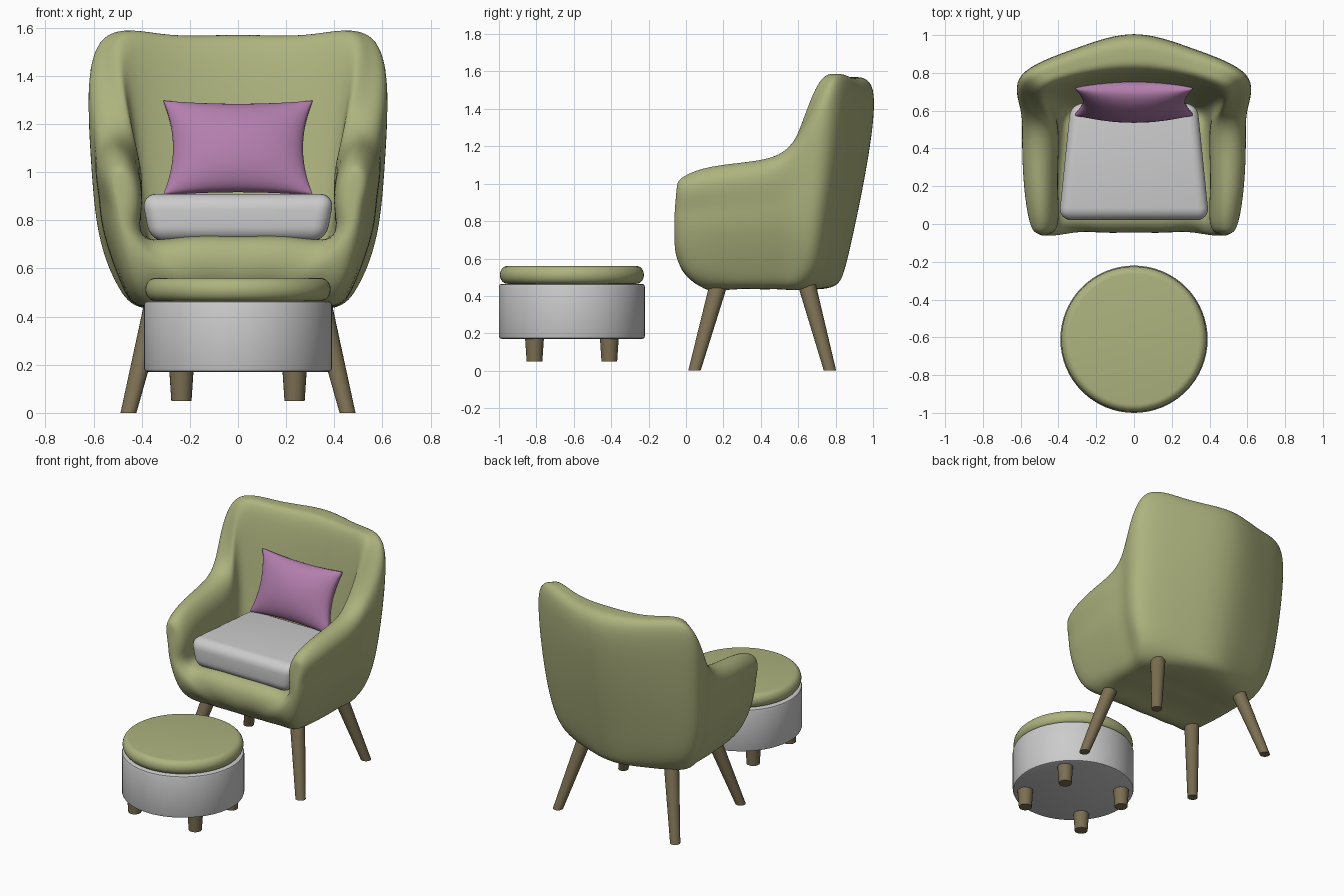
import bpy, bmesh, math
from mathutils import Vector, Matrix

if "Cube" in bpy.data.objects:
    bpy.data.objects.remove(bpy.data.objects["Cube"])


def material(name, rgb):
    m = bpy.data.materials.new(name)
    m.diffuse_color = (*rgb, 1)
    m.use_nodes = True
    m.node_tree.nodes["Principled BSDF"].inputs["Base Color"].default_value = m.diffuse_color
    return m


GREEN = material("green fabric", (0.42, 0.45, 0.21))
WOOD = material("wood", (0.20, 0.16, 0.085))
PURPLE = material("purple fabric", (0.45, 0.21, 0.42))


def finish(name, bm, mat=None, angle=40):
    bmesh.ops.recalc_face_normals(bm, faces=bm.faces)
    me = bpy.data.meshes.new(name)
    bm.to_mesh(me)
    bm.free()
    me.shade_smooth()
    me.set_sharp_from_angle(angle=math.radians(angle))
    if mat:
        me.materials.append(mat)
    ob = bpy.data.objects.new(name, me)
    bpy.context.collection.objects.link(ob)
    return ob


def lathe(name, profile, centre, mat=None, segs=64):
    bm = bmesh.new()
    rings = []
    for r, z in profile:
        rings.append([bm.verts.new((centre[0] + r * math.cos(2 * math.pi * i / segs),
                                    centre[1] + r * math.sin(2 * math.pi * i / segs), z))
                      for i in range(segs)])
    for a, b in zip(rings, rings[1:]):
        for i in range(segs):
            j = (i + 1) % segs
            bm.faces.new((a[i], a[j], b[j], b[i]))
    bm.faces.new(rings[0])
    bm.faces.new(rings[-1])
    return finish(name, bm, mat)


def leg(name, foot, top, r_foot, r_top):
    bm = bmesh.new()
    foot, top = Vector(foot), Vector(top)
    h = top.z - foot.z
    bmesh.ops.create_cone(bm, cap_ends=True, segments=24, radius1=r_foot, radius2=r_top, depth=h)
    for v in bm.verts:
        base = foot if v.co.z < 0 else top
        v.co = Vector((v.co.x, v.co.y, 0)) + base
    return finish(name, bm, WOOD)


def fit_cage(bm, rounds=6):
    # move cage so the subdivided surface passes through the given points
    target = {v: v.co.copy() for v in bm.verts}
    for _ in range(rounds):
        cen = {f: f.calc_center_median() for f in bm.faces}
        new = {}
        for v in bm.verts:
            n, zero = len(v.link_edges), Vector()
            sf = sum((cen[f] for f in v.link_faces), zero)
            others = [(e, e.other_vert(v).co) for e in v.link_edges]
            sm = sum(((v.co + o) / 2 for _, o in others), zero)
            se = sum(((v.co + o + sum((cen[f] for f in e.link_faces), zero)) / 4
                      for e, o in others), zero)
            vp = (sf / n + 2 * sm / n + (n - 3) * v.co) / n
            limit = (n * n * vp + 4 * se + sf) / (n * (n + 5))
            new[v] = v.co + target[v] - limit
        for v, co in new.items():
            v.co = co


# Shell: wall stations from arm front round to the middle of the back
# outer x,y | crest x,y,z | inner top x,y | inner floor x,y
STATIONS = [
    (.55, -.01, .49, .03, 1.06, .43, -.01, .38, .0),
    (.585, .2, .50, .2, 1.10, .42, .2, .39, .2),
    (.595, .45, .51, .45, 1.14, .42, .45, .38, .42),
    (.60, .62, .535, .61, 1.28, .45, .58, .37, .54),
    (.59, .79, .53, .75, 1.555, .47, .69, .34, .62),
    (.31, .925, .30, .84, 1.57, .28, .77, .2, .65),
    (0, 1.0, 0, .89, 1.57, 0, .80, 0, .67),
]
# height, scale of x, of y behind the middle, of y in front
TAPER = [(.44, .66, .62, .65), (.53, .81, .76, .93), (.74, .935, .84, 1),
         (.95, .985, .92, 1), (1.35, 1, 1, 1), (2, 1, 1, 1)]
FLOOR = .72


def outer(px, py, z):
    for a, b in zip(TAPER, TAPER[1:]):
        if z <= b[0]:
            t = (z - a[0]) / (b[0] - a[0])
            sx, sb, sf = (a[k] + t * (b[k] - a[k]) for k in (1, 2, 3))
            break
    return (px * sx, .35 + (py - .35) * (sb if py > .35 else sf), z)


def ring(px, py, tx, ty, h, qx, qy, fx, fy):
    e = h - .07
    zs = (.44, .53, .74, (.74 + e) / 2, e)
    inner = Vector((qx, qy, e))
    floor = Vector((fx, fy, FLOOR))
    return [outer(px, py, z) for z in zs] + [
        (tx, ty, h), tuple(inner), tuple(inner.lerp(floor, .5)), tuple(floor)]


def build_shell():
    bm, verts = bmesh.new(), {}

    def face(*pts):
        for s in (1, -1):
            vs = []
            for x, y, z in pts:
                key = (round(s * x, 4), round(y, 4), round(z, 4))
                if key not in verts:
                    verts[key] = bm.verts.new(key)
                vs.append(verts[key])
            bm.faces.new(vs)

    def grid(rows):
        for a, b in zip(rows, rows[1:]):
            for k in range(len(a) - 1):
                face(a[k], a[k + 1], b[k + 1], b[k])

    R = [ring(*s) for s in STATIONS]
    grid(R)
    # arm fronts
    r = R[0]
    m4, m3, m2 = (.49, -.045, .99), (.475, -.06, .86), (.45, -.06, .74)
    face(r[5], r[4], m4, r[6])
    grid([[r[4], m4, r[6]], [r[3], m3, r[7]], [r[2], m2, r[8]]])
    # front panel
    low = [r[1]] + [(r[1][0] * k, -.032, .56) for k in (.8, .55, .28, 0)]
    base = [r[0]] + [(r[0][0] * k, .1, .44) for k in (.8, .55, .28, 0)]
    rim = [r[2], m2, r[8], (.2, 0, FLOOR), (0, 0, FLOOR)]
    grid([rim, low, base])
    # seat floor
    rows = [rim[2:]]
    for q in R[1:4]:
        rows.append([q[8], (.2, q[8][1], FLOOR), (0, q[8][1], FLOOR)])
    grid(rows + [[R[4][8], R[5][8], R[6][8]]])
    # underside
    rows = [[q[0], (.2, q[0][1], .44), (0, q[0][1], .44)] for q in R[1:4]]
    grid(rows + [[R[4][0], R[5][0], R[6][0]]])
    face(base[0], base[1], base[2], rows[0][1], rows[0][0])
    face(base[2], base[3], base[4], rows[0][2], rows[0][1])
    fit_cage(bm)
    ob = finish("chair_shell", bm, GREEN, 180)
    sub = ob.modifiers.new("smooth", 'SUBSURF')
    sub.levels = sub.render_levels = 3


build_shell()

# Chair legs
for side, s in (("right", 1), ("left", -1)):
    leg("front_leg_" + side, (s * .455, .045, 0), (s * .33, .185, .5), .033, .05)
    leg("back_leg_" + side, (s * .455, .77, 0), (s * .33, .635, .5), .033, .05)

# Seat cushion, narrower at the back and the bottom
bm = bmesh.new()
bmesh.ops.create_cube(bm, size=2)
for v in bm.verts:
    x, y, z = v.co
    w = (.41 if y < 0 else .345) * (1 if z > 0 else .9)
    v.co = (x * w, .33 + y * .31, .81 + z * .1)
bmesh.ops.bevel(bm, geom=bm.edges[:], offset=.065, offset_type='OFFSET',
                segments=6, profile=.5, affect='EDGES')
finish("seat_cushion", bm, None, 60)

# Throw pillow: two bulged sheets with pulled-out corners, leaning back
bm = bmesh.new()
N = 24
tilt = Matrix.Translation((0, .65, 1.1)) @ Matrix.Rotation(math.radians(-20), 4, 'X')
for s in (1, -1):
    g = []
    for i in range(N + 1):
        row = []
        for j in range(N + 1):
            u, v = -math.cos(math.pi * i / N), -math.cos(math.pi * j / N)
            bulge = (max(0, 1 - u * u) * max(0, 1 - v * v)) ** .55
            x = .31 * u * (1 - .13 * (1 - v * v))
            z = .207 * v * (1 - .08 * (1 - u * u))
            row.append(bm.verts.new(tilt @ Vector((x, s * (.008 + .092 * bulge), z))))
        g.append(row)
    for i in range(N):
        for j in range(N):
            bm.faces.new((g[i][j], g[i + 1][j], g[i + 1][j + 1], g[i][j + 1]))
bmesh.ops.bridge_loops(bm, edges=[e for e in bm.edges if e.is_boundary])
finish("throw_pillow", bm, PURPLE, 70)

# Footstool
C = (0, -.61)
lathe("footstool_body", [(.375, .17), (.386, .174), (.39, .185), (.39, .45),
                         (.386, .461), (.375, .465)], C)
arc = [(.345 + .04 * math.cos(math.radians(a)), .5125 + .0475 * math.sin(math.radians(a)))
       for a in range(-90, 91, 15)]
lathe("footstool_cushion", arc, C, GREEN)
for sx in (1, -1):
    for sy in (1, -1):
        x, y = sx * .235, C[1] + sy * .2
        leg("footstool_leg", (x, y, .05), (x, y, .2), .042, .052)
